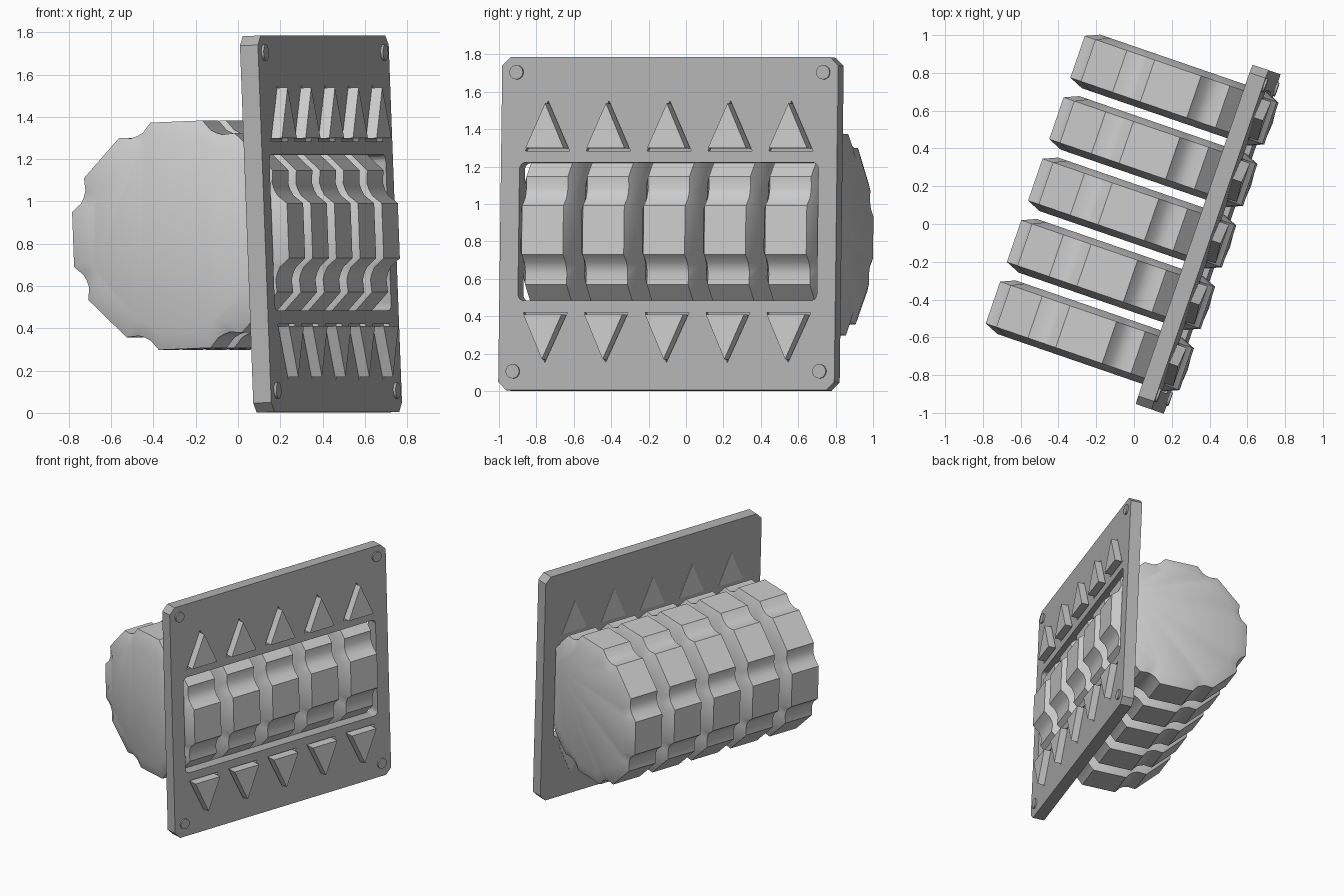
import bpy, bmesh
from math import radians, sin, cos, pi
from mathutils import Matrix

if "Cube" in bpy.data.objects:
    bpy.data.objects.remove(bpy.data.objects["Cube"])

# Whole model sits in a turned, slightly tilted frame: local X = out of the plate front
FRAME = (Matrix.Translation((0.435, -0.095, 0.895))
         @ Matrix.Rotation(radians(-19), 4, 'Z')
         @ Matrix.Rotation(radians(-2.25), 4, 'Y'))
PITCH = 0.344
T = 0.09


def loft(bm, rings):
    """Skin a list of closed rings and cap both ends."""
    vs = [[bm.verts.new(p) for p in r] for r in rings]
    n = len(vs[0])
    for a, b in zip(vs, vs[1:]):
        for i in range(n):
            j = (i + 1) % n
            bm.faces.new((a[i], a[j], b[j], b[i]))
    bm.faces.new(vs[0])
    bm.faces.new(vs[-1])


def prism(bm, outline, x0, x1):
    loft(bm, [[(x, y, z) for y, z in outline] for x in (x0, x1)])


def finish(bm, name, offset=(0, 0, 0)):
    bmesh.ops.recalc_face_normals(bm, faces=bm.faces)
    me = bpy.data.meshes.new(name)
    bm.to_mesh(me)
    bm.free()
    return place(me, name, offset)


def place(me, name, offset=(0, 0, 0)):
    ob = bpy.data.objects.new(name, me)
    bpy.context.collection.objects.link(ob)
    ob.matrix_world = FRAME @ Matrix.Translation(offset)
    return ob


def rounded_rect(hw, hh, r, steps, cz=0):
    pts = []
    for k, (sy, sz) in enumerate(((1, 1), (-1, 1), (-1, -1), (1, -1))):
        for i in range(steps + 1):
            a = pi / 2 * (k + i / steps)
            pts.append((sy * (hw - r) + r * cos(a), cz + sz * (hh - r) + r * sin(a)))
    return pts


def triangle(y, side, hw, z0, z1):
    return [(y - hw, side * z0 - 0.042), (y + hw, side * z0 - 0.042), (y, side * z1 - 0.042)]


columns = [i * PITCH for i in range(-2, 3)]

# Face plate with chamfered corners
bm = bmesh.new()
prism(bm, rounded_rect(0.95, 0.891, 0.045, 1), -T, 0)
plate = finish(bm, "face_plate")
mat = bpy.data.materials.new("plate_grey")
mat.diffuse_color = (0.45, 0.45, 0.45, 1)
mat.use_nodes = True
mat.node_tree.nodes["Principled BSDF"].inputs["Base Color"].default_value = mat.diffuse_color
plate.data.materials.append(mat)

# Cutter: window and shallow seats around the arrow buttons
bm = bmesh.new()
prism(bm, rounded_rect(0.845, 0.37, 0.035, 4, -0.042), -0.3, 0.2)
for y in columns:
    for s in (1, -1):
        prism(bm, triangle(y, s, 0.125, 0.432, 0.70), -0.03, 0.1)
cutter = finish(bm, "plate_cutter")
cutter.hide_render = True
cutter.hide_viewport = True
cut = plate.modifiers.new("openings", 'BOOLEAN')
cut.object = cutter
cut.solver = 'EXACT'

# Triangular arrow buttons, above and below the window
for label, s in (("up", 1), ("down", -1)):
    for i, y in enumerate(columns):
        bm = bmesh.new()
        prism(bm, triangle(y, s, 0.108, 0.445, 0.685), -T - 0.002, 0.05)
        finish(bm, f"{label}_button_{i + 1}")

# Corner screws
for i, (y, z) in enumerate(((-.867, .81), (.867, .81), (-.867, -.79), (.867, -.79))):
    bm = bmesh.new()
    prism(bm, [(y + .038 * cos(a * pi / 12), z + .038 * sin(a * pi / 12)) for a in range(24)],
          -0.02, 0.012)
    screw = finish(bm, f"screw_{i + 1}")
    screw.data.materials.append(mat)

# Dial wheel: eight flats with concave notches between, slightly domed sides
outline = []
for k in range(8):
    c, s = cos(k * pi / 4), sin(k * pi / 4)
    lobe = [(0.538, -0.13), (0.538, 0.13)]
    lobe += [(r * cos(radians(a)), r * sin(radians(a)))
             for a, r in ((19, .52), (22.5, .516), (26, .52))]
    outline += [(x * c - z * s, x * s + z * c) for x, z in lobe]
bm = bmesh.new()
loft(bm, [[(x * f, y, z * f) for x, z in outline]
          for y, f in ((-.15, .86), (-.117, 1), (.117, 1), (.15, .86))])
wheels = [finish(bm, "dial_wheel_1", (-0.472, columns[0], -0.036))]
for i, y in enumerate(columns[1:]):
    wheels.append(place(wheels[0].data, f"dial_wheel_{i + 2}", (-0.472, y, -0.036)))

# Smooth the dished notches and domed sides, keep real edges sharp
bpy.ops.object.select_all(action='DESELECT')
wheels[0].select_set(True)
bpy.context.view_layer.objects.active = wheels[0]
bpy.ops.object.shade_smooth_by_angle(angle=radians(30))
